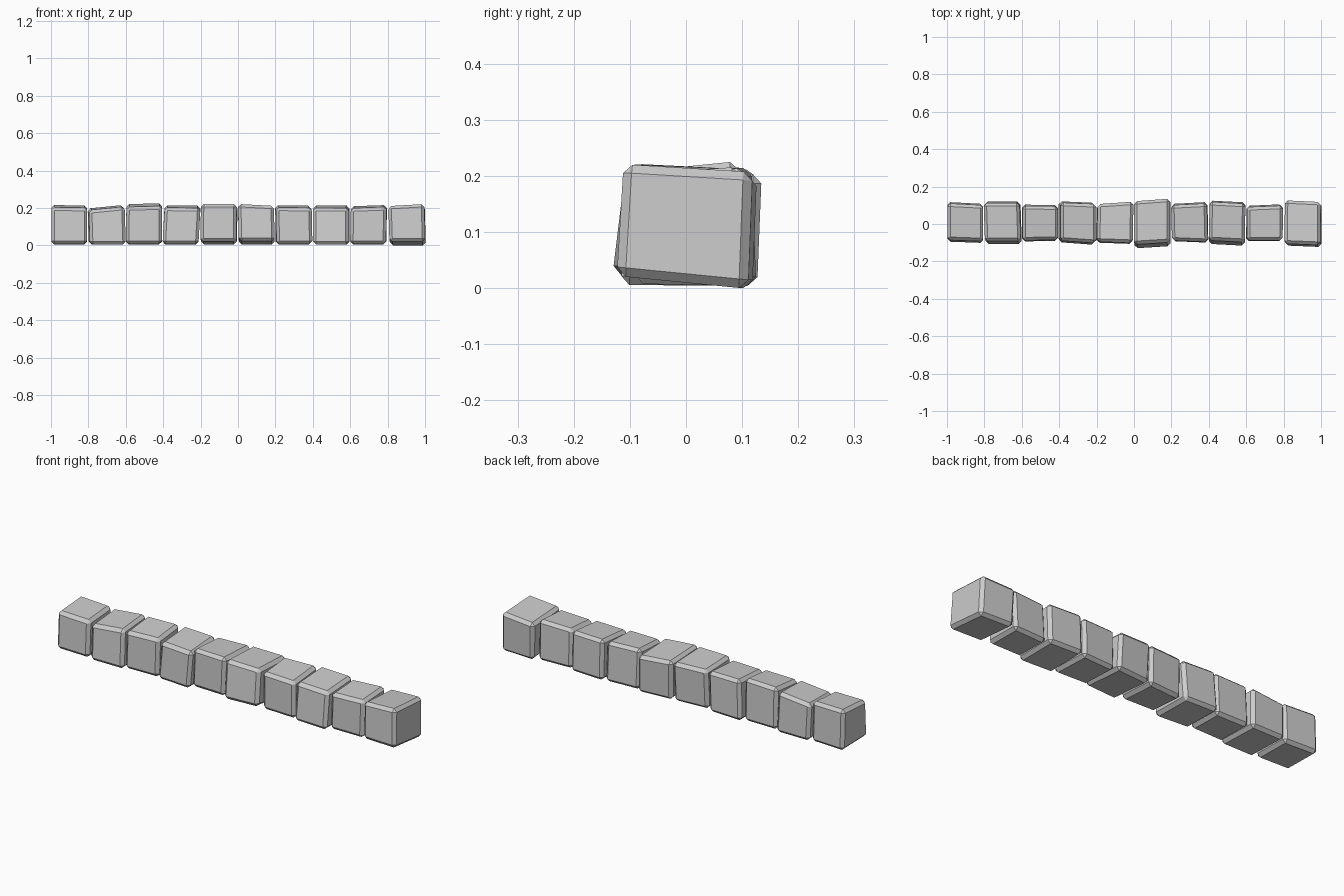
import bpy, bmesh

# Per stone: front y (left, right), back y (left, right), top z (left, right),
# top front drop (negative = back drops), bottom front lift, front lean, x lean, x skew
STONES = [
    (-.095, -.102, .118, .108, .217, .214, .014, .008, .010, .000, .000),
    (-.108, -.108, .120, .120, .198, .217, .010, .006, .018, -.006, -.007),
    (-.094, -.090, .104, .102, .222, .227, .018, .008, .006, .002, .000),
    (-.098, -.112, .122, .114, .216, .213, .014, .008, .010, .011, .000),
    (-.100, -.107, .107, .120, .222, .221, -.010, .022, .006, .003, .004),
    (-.132, -.120, .122, .136, .222, .212, -.010, .024, .024, -.005, .000),
    (-.092, -.100, .108, .118, .216, .214, .014, .008, .004, -.003, -.005),
    (-.108, -.118, .126, .116, .216, .215, .016, .006, .022, .000, .004),
    (-.092, -.092, .098, .106, .210, .217, .012, .008, .004, .004, .002),
    (-.116, -.124, .127, .118, .211, .222, -.014, .022, .012, -.006, .003),
]
PITCH, WIDTH, BEVEL = 0.2, 0.192, 0.016
FACES = [(0, 2, 3, 1), (4, 5, 7, 6), (0, 1, 5, 4), (2, 6, 7, 3), (0, 4, 6, 2), (1, 3, 7, 5)]


def stone(i, fl, fr, bl, br, zl, zr, drop, lift, lean, xlean, skew):
    """One skewed block with chamfered edges."""
    bm = bmesh.new()
    x0 = -1 + PITCH * i + (0.008 if i == 9 else 0.002)
    verts = []
    for top in (0, 1):
        for back in (0, 1):
            for right in (0, 1):
                x = x0 + WIDTH * right + xlean * (top - .5) + skew * (back - .5)
                if back:
                    y = (bl, br)[right] - .008 * (1 - top if drop < 0 else top)
                else:
                    y = (fl, fr)[right] + lean * top
                if top:
                    z = (zl, zr)[right]
                    z -= max(drop, 0) * (1 - back) + max(-drop, 0) * back
                else:
                    z = .004 if back else lift
                    if i == 9 and back:
                        z = -.001
                verts.append(bm.verts.new((x, y, z)))
    for f in FACES:
        bm.faces.new([verts[k] for k in f])
    bmesh.ops.recalc_face_normals(bm, faces=bm.faces)
    # Chamfer every edge
    bmesh.ops.bevel(bm, geom=bm.edges[:], offset=BEVEL, offset_type='OFFSET',
                    segments=1, profile=0.5, affect='EDGES')
    me = bpy.data.meshes.new(f"stone_block_{i + 1}")
    bm.to_mesh(me)
    bm.free()
    ob = bpy.data.objects.new(f"stone_block_{i + 1}", me)
    bpy.context.collection.objects.link(ob)


# Row of kerb stones
for i, row in enumerate(STONES):
    stone(i, *row)
